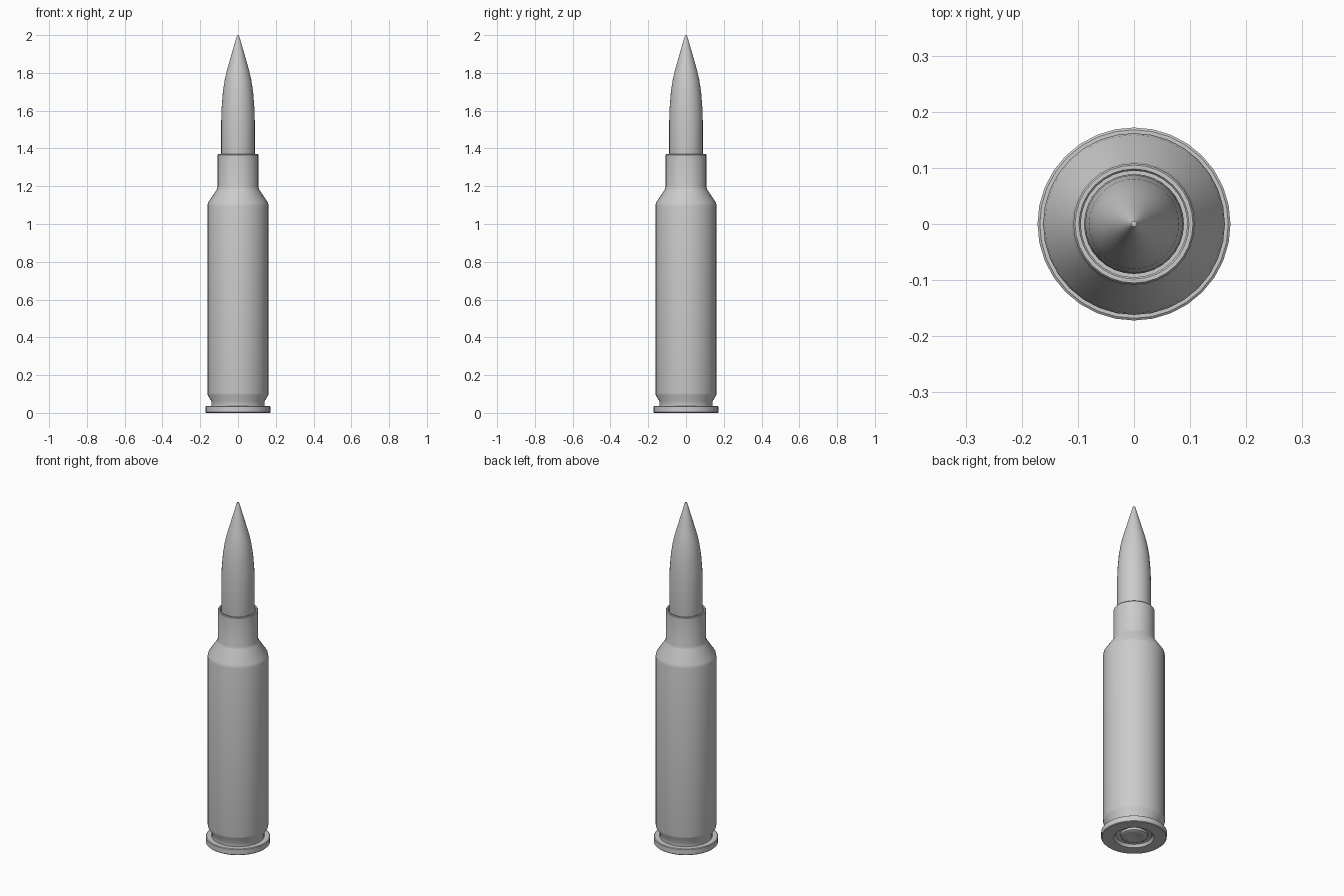
import bpy, bmesh, math

if "Cube" in bpy.data.objects:
    bpy.data.objects.remove(bpy.data.objects["Cube"])

SIDES = 32


def lathe(name, profile, angle=35):
    """Revolve (radius, z) points around z; zero radius makes a pole."""
    bm = bmesh.new()
    rings = []
    for r, z in profile:
        if r == 0:
            rings.append([bm.verts.new((0, 0, z))] * SIDES)
        else:
            rings.append([bm.verts.new((r * math.cos(2 * math.pi * i / SIDES),
                                        r * math.sin(2 * math.pi * i / SIDES), z))
                          for i in range(SIDES)])
    for a, b in zip(rings, rings[1:]):
        for i in range(SIDES):
            j = (i + 1) % SIDES
            bm.faces.new(list(dict.fromkeys((a[i], a[j], b[j], b[i]))))
    bmesh.ops.recalc_face_normals(bm, faces=bm.faces)
    mesh = bpy.data.meshes.new(name)
    bm.to_mesh(mesh)
    bm.free()
    obj = bpy.data.objects.new(name, mesh)
    bpy.context.collection.objects.link(obj)
    bpy.ops.object.select_all(action='DESELECT')
    obj.select_set(True)
    bpy.context.view_layer.objects.active = obj
    bpy.ops.object.shade_smooth_by_angle(angle=math.radians(angle))
    return obj


# Case: recessed base, rim, extraction groove, body, shoulder, open neck
lathe("case", [
    (0, 0.02), (0.075, 0.02), (0.095, 0.015), (0.105, 0.0), (0.168, 0.0),
    (0.172, 0.004), (0.172, 0.034), (0.168, 0.037), (0.141, 0.037),
    (0.141, 0.062), (0.160, 0.093), (0.162, 0.105), (0.162, 1.095),
    (0.159, 1.112), (0.112, 1.183), (0.108, 1.197), (0.108, 1.366),
    (0.105, 1.37), (0.098, 1.37), (0.095, 1.366), (0.095, 1.2), (0, 1.2),
])

# Primer cap with a shallow dimple, set in the base
lathe("primer", [
    (0, 0.012), (0.02, 0.010), (0.045, 0.004), (0.06, 0.004),
    (0.07, 0.009), (0.072, 0.022), (0, 0.022),
])

# Pointed tip seated inside the neck
lathe("pointed_tip", [
    (0, 1.21), (0.082, 1.21), (0.089, 1.24), (0.089, 1.54), (0.087, 1.61),
    (0.080, 1.70), (0.070, 1.765), (0.057, 1.82), (0.031, 1.91),
    (0.008, 1.99), (0.005, 1.998), (0, 2.0),
])
